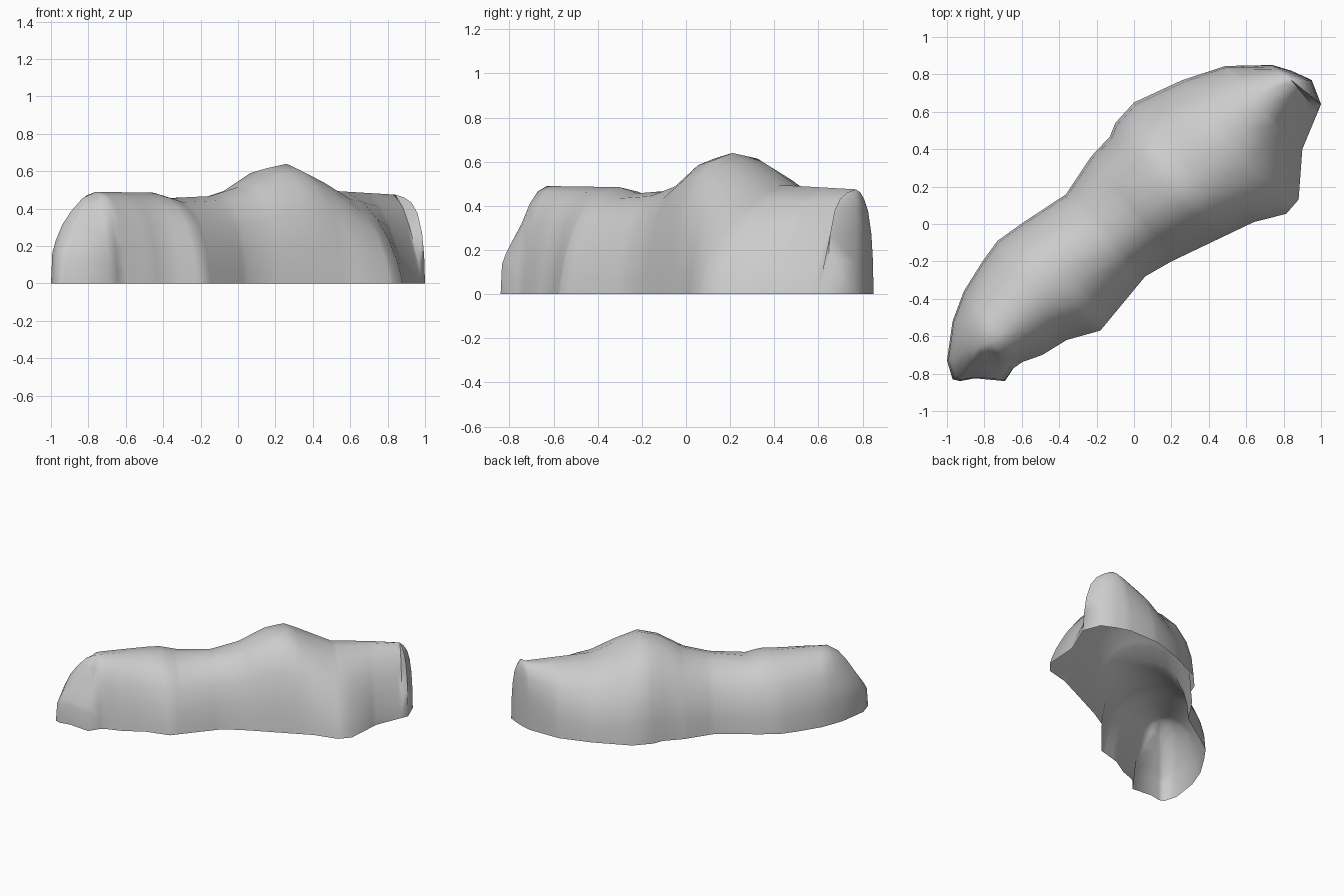
import bpy, bmesh
from mathutils import Vector

if "Cube" in bpy.data.objects:
    bpy.data.objects.remove(bpy.data.objects["Cube"])

# Footprint on the two long sides, and the crest line, all from the south-west end to the north-east end
NW = [(-.93, -.84), (-.97, -.83), (-1, -.73), (-.97, -.52), (-.91, -.36), (-.81, -.2), (-.73, -.09),
      (-.59, .01), (-.37, .15), (-.23, .36), (-.14, .44), (-.1, .54), (0, .65), (.26, .77),
      (.49, .845), (.74, .85), (.84, .82), (.95, .77), (1, .64)]
SE = [(-.85, -.825), (-.69, -.84), (-.63, -.75), (-.49, -.7), (-.36, -.62), (-.18, -.57),
      (.06, -.28), (.2, -.2), (.64, .01), (.81, .05), (.88, .13), (.9, .4), (1, .64)]
CREST = [(-.76, -.63, .49), (-.45, -.3, .485), (-.36, -.22, .457), (-.15, -.1, .467), (0, .02, .515),
         (.15, .13, .615), (.26, .21, .64), (.51, .42, .495), (.84, .77, .475)]
# Wall profiles: fraction outward from crest, and fraction of height for each kind of wall
OUT = (0, .3, .55, .75, .9, .97, 1)
ROUND = (1, .96, .86, .7, .46, .25, 0)
FULL = (1, .95, .84, .65, .37, .14, 0)
PLANE = (1, .85, .63, .4, .19, .07, 0)
STEEP = (1, .97, .91, .79, .57, .32, 0)
BLUNT = (1, .84, .65, .49, .36, .28, 0)
NOSE = (1, .93, .79, .64, .46, .33, 0)

def along(p):
    return .77 * p[0] + .64 * p[1]

def sample(line, u):
    for a, b in zip(line, line[1:]):
        if along(a) <= u <= along(b):
            return Vector(a).lerp(Vector(b), (u - along(a)) / (along(b) - along(a)))
    return Vector(line[0] if u < along(line[0]) else line[-1])

def mix(a, b, t):
    t = min(max(t, 0), 1)
    return [p + (q - p) * t for p, q in zip(a, b)]

u0, u1 = along(CREST[0]), along(CREST[-1])
stations = [along(c) for c in CREST]
for p in NW + SE:
    u = along(p)
    if u0 < u < u1 and all(abs(u - s) > .025 for s in stations):
        stations.append(u)
stations.sort()

# Boundary loop: each footprint point is paired with a crest point and a wall profile
first, last = Vector(CREST[0]), Vector(CREST[-1])
loop = [(Vector(p), first, BLUNT) for p in SE if along(p) < u0]
loop += [(sample(SE, u), sample(CREST, u), mix(FULL, PLANE, (u - .5) / .4)) for u in stations]
loop += [(Vector(p), last, STEEP) for p in reversed(NW) if along(p) > u1]
loop += [(sample(NW, u), sample(CREST, u), mix(ROUND, STEEP, (u - .8) / .3)) for u in reversed(stations)]
loop += [(Vector(p), first, BLUNT if p[1] < -.8 else NOSE) for p in reversed(NW) if along(p) < u0]

# Skin the walls from crest to ground, open underneath
bm = bmesh.new()
columns = []
for foot, top, heights in loop:
    col = []
    for f, h in zip(OUT, heights):
        xy = top.to_2d().lerp(foot, f)
        col.append(bm.verts.new((xy.x, xy.y, top.z * h)))
    columns.append(col)
for a, b in zip(columns, columns[1:] + columns[:1]):
    for i in range(len(OUT) - 1):
        bm.faces.new((a[i], a[i + 1], b[i + 1], b[i]))
bmesh.ops.remove_doubles(bm, verts=bm.verts, dist=.002)
bmesh.ops.recalc_face_normals(bm, faces=bm.faces)
if sum(f.normal.z * f.calc_area() for f in bm.faces) < 0:
    bmesh.ops.reverse_faces(bm, faces=bm.faces)

mesh = bpy.data.meshes.new("rock_ridge")
bm.to_mesh(mesh)
bm.free()
rock = bpy.data.objects.new("rock_ridge", mesh)
bpy.context.collection.objects.link(rock)
bpy.context.view_layer.objects.active = rock
rock.select_set(True)
bpy.ops.object.shade_smooth_by_angle(angle=1.3)
